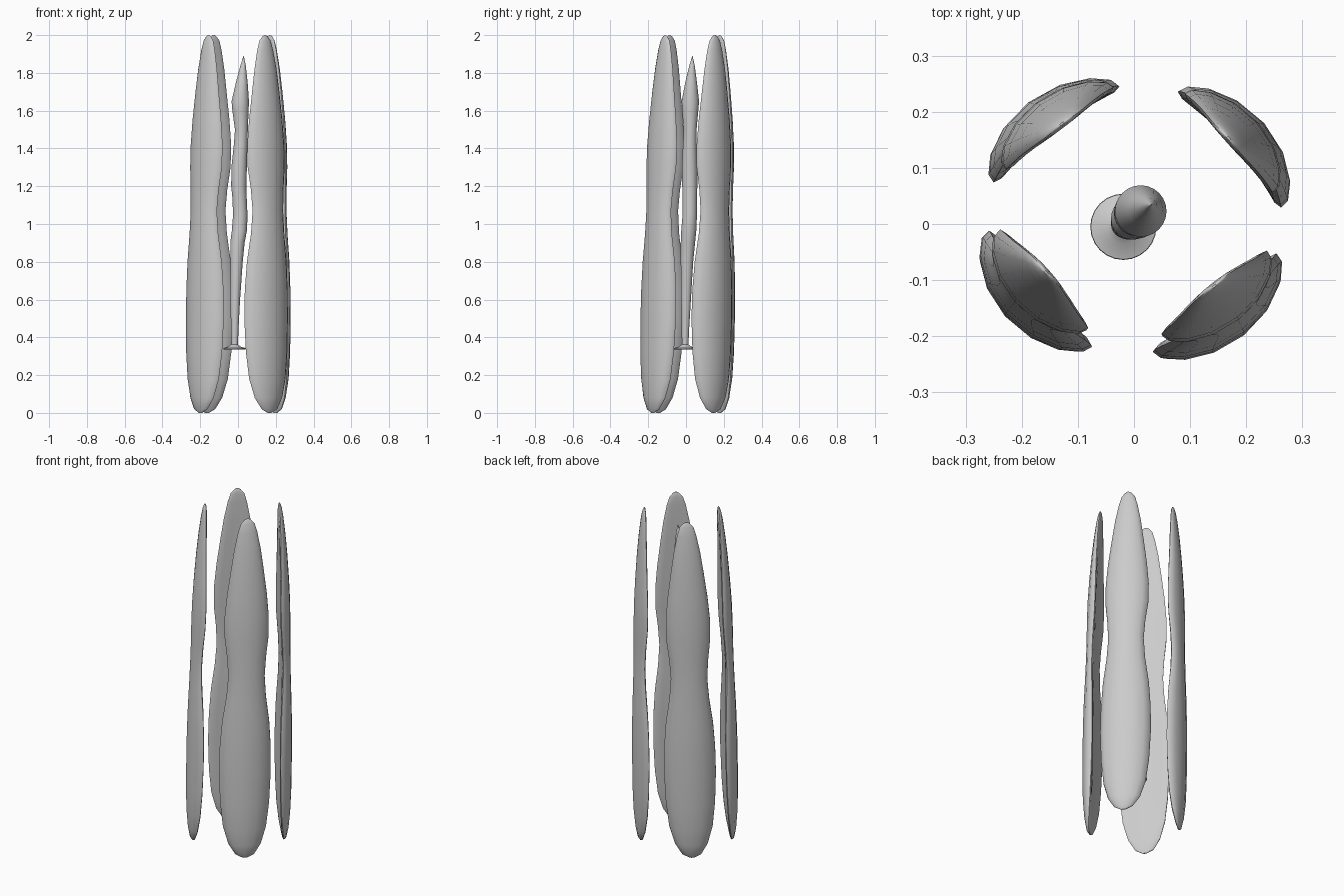
import bpy, bmesh
from math import sin, cos, pi, radians

if "Cube" in bpy.data.objects:
    bpy.data.objects.remove(bpy.data.objects["Cube"])


def loft(name, rings):
    """Skin a stack of equal-length rings and cap both ends."""
    bm = bmesh.new()
    loops = [[bm.verts.new(p) for p in ring] for ring in rings]
    n = len(loops[0])
    for a, b in zip(loops, loops[1:]):
        for i in range(n):
            j = (i + 1) % n
            bm.faces.new((a[i], a[j], b[j], b[i]))
    bm.faces.new(loops[0][::-1])
    bm.faces.new(loops[-1])
    bmesh.ops.recalc_face_normals(bm, faces=bm.faces)
    me = bpy.data.meshes.new(name)
    bm.to_mesh(me)
    bm.free()
    ob = bpy.data.objects.new(name, me)
    bpy.context.collection.objects.link(ob)
    bpy.context.view_layer.objects.active = ob
    ob.select_set(True)
    bpy.ops.object.shade_smooth_by_angle(angle=radians(40))
    ob.select_set(False)
    return ob


# Petal outline: height, half angle of the arc (degrees), thickness, radius
PETAL = [
    (0.0, 3, .1, .232), (.02, 12, .4, .234), (.08, 21, .7, .235),
    (.18, 28, .9, .237), (.32, 32, 1, .238), (.5, 34, 1, .238),
    (.65, 33.5, 1, .237), (.8, 31, .95, .235), (.95, 26, .87, .232),
    (1.07, 24, .82, .230), (1.18, 26, .82, .228), (1.3, 30, .86, .226),
    (1.42, 30.5, .86, .223), (1.55, 28, .8, .218), (1.7, 23.5, .72, .210),
    (1.82, 19.5, .6, .203), (1.92, 14.5, .45, .196), (1.97, 10.5, .32, .192),
    (1.993, 5, .17, .190), (2.0, 1.5, .06, .190)]


def petal_ring(row, heading):
    """Crescent cross-section, leaning slightly backwards with height."""
    z, half, t, r = row
    pts = []
    n = 16
    for k in range(n):
        p = 2 * pi * k / n
        a = heading + radians(half) * cos(p)
        rr = r + t * (.032 if sin(p) > 0 else .026) * sin(p)
        pts.append((1.1 * rr * cos(a) + .003 * z, rr * sin(a) + .0165 * z, z))
    return pts


# Four curved petals around the axis
for name, deg in (("petal_back_right", 39), ("petal_back_left", 130),
                  ("petal_front_left", 219), ("petal_front_right", 311)):
    loft(name, [petal_ring(row, radians(deg)) for row in PETAL])


def circle(x, y, z, r, n=24):
    return [(x + r * cos(2 * pi * i / n), y + r * sin(2 * pi * i / n), z)
            for i in range(n)]


# Wavy central stem ending in a point: x, y, z, radius
STEM = [
    (-.018, -.005, .345, .017), (-.017, -.003, .45, .020),
    (-.015, 0, .6, .026), (-.008, .005, .8, .033), (-.003, .01, .9, .038),
    (.008, .015, .97, .040), (.012, .02, 1.05, .038), (.008, .02, 1.14, .038),
    (.004, .02, 1.2, .040), (.006, .019, 1.3, .041), (.014, .02, 1.42, .036),
    (.018, .022, 1.5, .034), (.013, .022, 1.6, .043), (.012, .023, 1.65, .046),
    (.02, .027, 1.75, .031), (.027, .032, 1.84, .014), (.03, .034, 1.89, .001)]
loft("stem", [circle(*s) for s in STEM])

# Thin flared foot under the stem
FOOT = [(.335, .056), (.338, .059), (.343, .058), (.352, .030), (.362, .018)]
loft("stem_foot", [circle(-.019, -.005, z, r) for z, r in FOOT])
